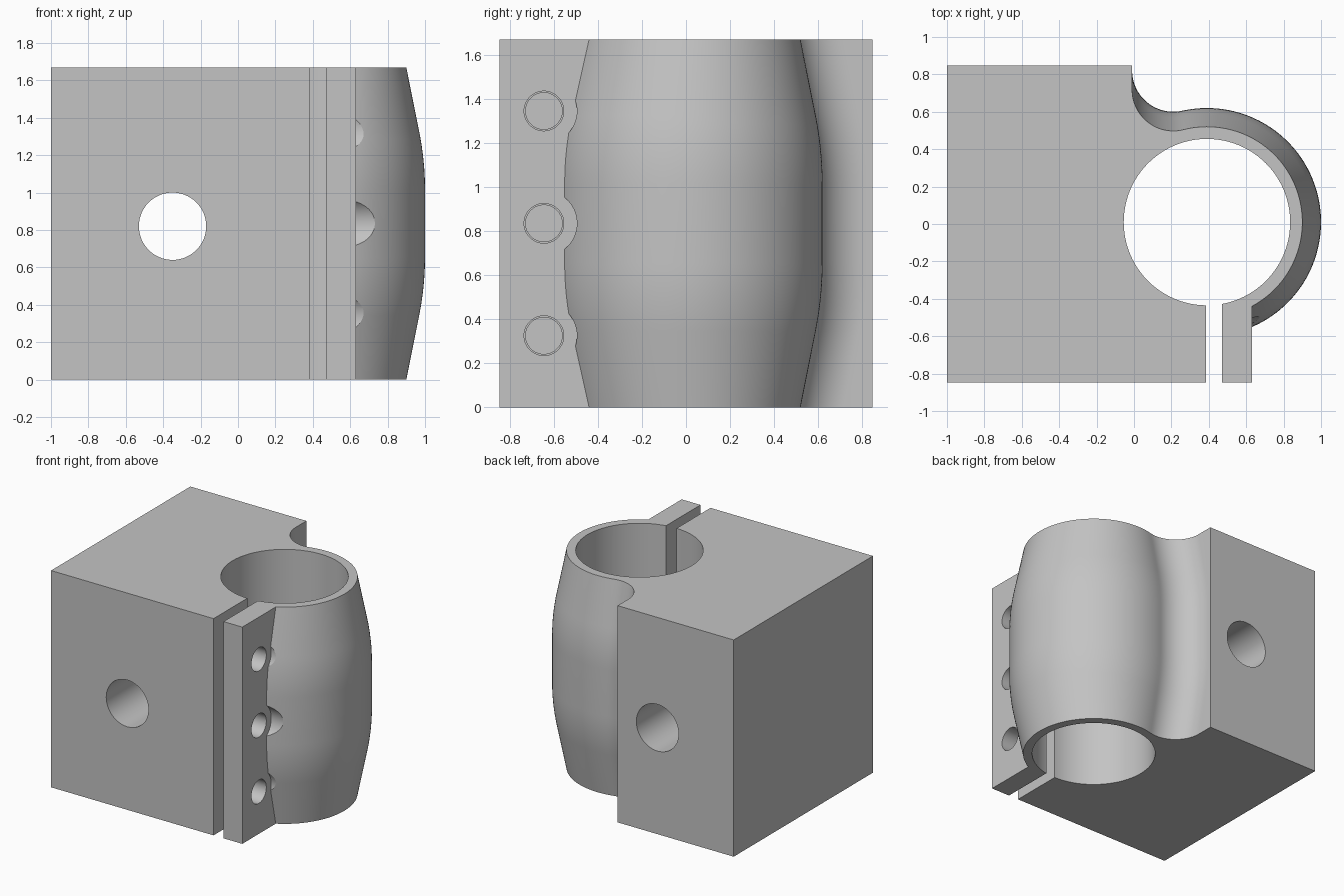
import bpy
import bmesh
from math import pi, cos, sin, acos, atan2, sqrt
from mathutils import Matrix

cube = bpy.data.objects.get("Cube")
if cube:
    bpy.data.objects.remove(cube, do_unlink=True)

HEIGHT, DEPTH = 1.67, 0.8475
MID = HEIGHT / 2
CX, CY = 0.39, 0.01            # barrel axis
GROOVE_X, GROOVE_R = 0.21, 0.22
FLANGE_X = 0.63

grey = bpy.data.materials.new("light_grey")
grey.use_nodes = True
colour = (0.55, 0.55, 0.55, 1)
grey.diffuse_color = colour
grey.node_tree.nodes["Principled BSDF"].inputs["Base Color"].default_value = colour


def make_object(name, bm):
    mesh = bpy.data.meshes.new(name)
    bm.to_mesh(mesh)
    bm.free()
    mesh.materials.append(grey)
    obj = bpy.data.objects.new(name, mesh)
    bpy.context.collection.objects.link(obj)
    return obj


def barrel_radius(h):
    """Outer radius at distance h from mid height: straight, rounded, tapered."""
    if h <= 0.18:
        return 0.61
    if h <= 0.49:
        return 0.61 - 0.2 * (h - 0.18) ** 2 / 0.62
    return 0.61 - 0.2 * (h - 0.335)


def section(r):
    """Outline of the block, flange, barrel and tangent groove."""
    rise = sqrt((r + GROOVE_R) ** 2 - (CX - GROOVE_X) ** 2)
    start = -acos((FLANGE_X - CX) / r)
    end = atan2(rise, GROOVE_X - CX)
    pts = [(-1, -DEPTH), (FLANGE_X, -DEPTH)]
    n = 72
    for i in range(n + 1):
        a = start + (end - start) * i / n
        pts.append((CX + r * cos(a), CY + r * sin(a)))
    n = 24
    for i in range(1, n + 1):
        a = (end - pi) + (-pi - (end - pi)) * i / n
        pts.append((GROOVE_X + GROOVE_R * cos(a), CY + rise + GROOVE_R * sin(a)))
    return pts + [(GROOVE_X - GROOVE_R, DEPTH), (-1, DEPTH)]


# Clamp body lofted through its cross-sections
upper = [0.18 + 0.31 * i / 8 for i in range(9)] + [MID]
levels = [-h for h in reversed(upper)] + upper
bm = bmesh.new()
rings = [[bm.verts.new((x, y, MID + h)) for x, y in section(barrel_radius(abs(h)))]
         for h in levels]
for low, high in zip(rings, rings[1:]):
    for i in range(len(low)):
        j = (i + 1) % len(low)
        bm.faces.new((low[i], low[j], high[j], high[i]))
bm.faces.new(reversed(rings[0]))
bm.faces.new(rings[-1])
bmesh.ops.dissolve_limit(bm, angle_limit=0.002, verts=bm.verts, edges=bm.edges)
body = make_object("clamp_block", bm)


def cylinder_cutter(name, radius, start, end, axis, centre, sides=64):
    """Cylinder from start to end along an axis; centre has the other two set."""
    bm = bmesh.new()
    bmesh.ops.create_cone(bm, cap_ends=True, segments=sides, radius1=radius,
                          radius2=radius, depth=end - start)
    turn = {"X": Matrix.Rotation(pi / 2, 4, "Y"),
            "Y": Matrix.Rotation(pi / 2, 4, "X"), "Z": Matrix()}[axis]
    place = list(centre)
    place["XYZ".index(axis)] = (start + end) / 2
    bm.transform(Matrix.Translation(place) @ turn)
    return make_object(name, bm)


# Main bore, cross hole and clamping slot
cutters = [cylinder_cutter("bore", 0.445, -0.1, HEIGHT + 0.1, "Z", (CX, CY, 0), 96),
           cylinder_cutter("cross_hole", 0.18, -1, 1, "Y", (-0.35, 0, 0.82))]
bm = bmesh.new()
bmesh.ops.create_cube(bm, size=1)
bm.transform(Matrix.Translation((0.4275, -0.6, MID)) @ Matrix.Diagonal((0.085, 0.8, 2, 1)))
cutters.append(make_object("slot", bm))

# Bolt holes: head clearance, flange hole and narrower blind hole
for z in (0.325, 0.835, 1.345):
    at = (0, -0.645, z)
    cutters += [cylinder_cutter("head_clearance", 0.15, FLANGE_X, 1.2, "X", at),
                cylinder_cutter("flange_hole", 0.09, 0.43, 0.7, "X", at),
                cylinder_cutter("blind_hole", 0.083, -0.06, 0.45, "X", at)]

bpy.ops.object.select_all(action="DESELECT")
bpy.context.view_layer.objects.active = body
body.select_set(True)
for cutter in cutters:
    cutter.hide_render = True
    cut = body.modifiers.new(cutter.name, "BOOLEAN")
    cut.operation = "DIFFERENCE"
    cut.solver = "EXACT"
    cut.object = cutter
    bpy.ops.object.modifier_apply(modifier=cut.name)
    bpy.data.objects.remove(cutter, do_unlink=True)

bpy.ops.object.shade_smooth_by_angle(angle=0.4)
